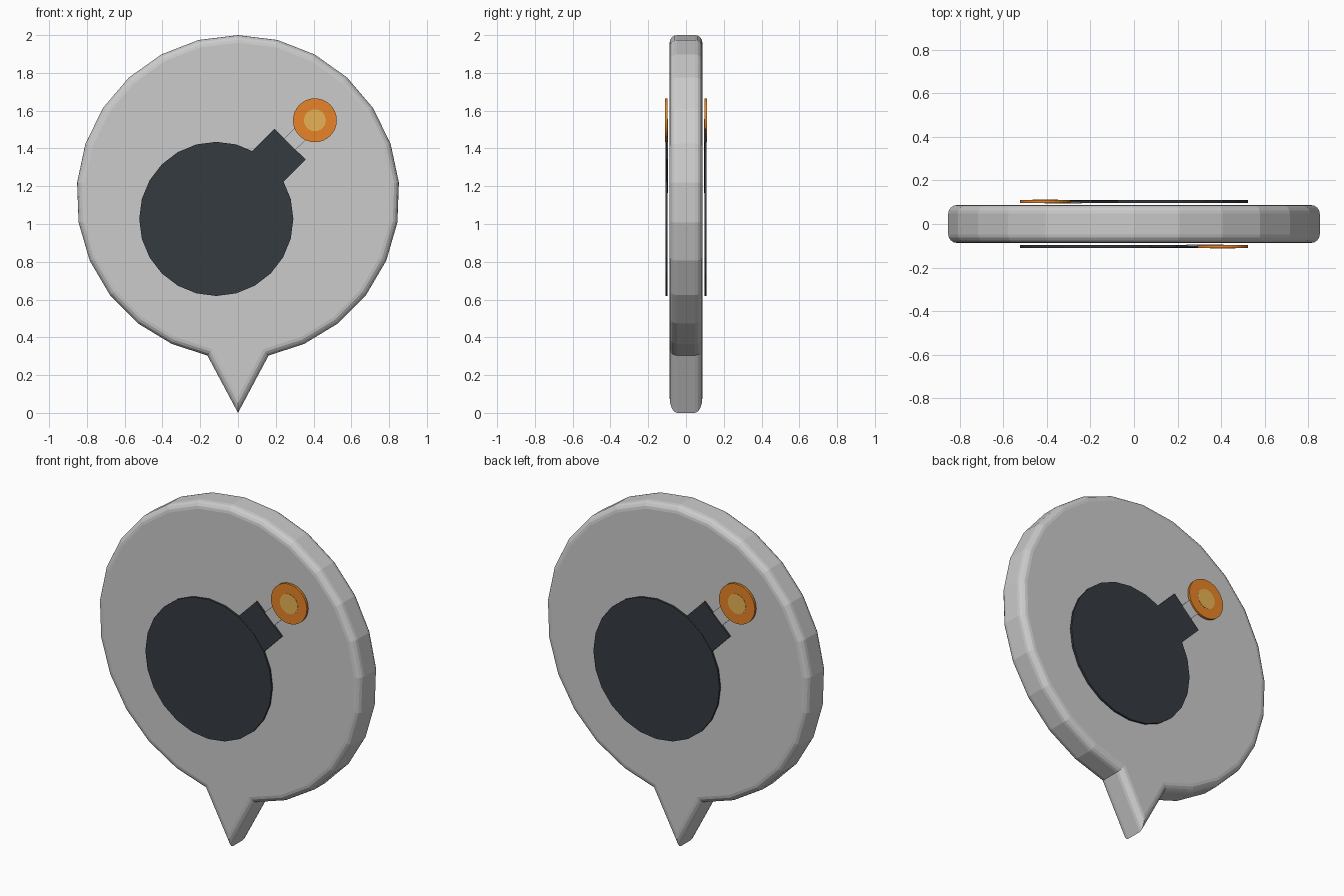
import bpy, bmesh, math

if "Cube" in bpy.data.objects:
    bpy.data.objects.remove(bpy.data.objects["Cube"])


def material(name, rgb):
    m = bpy.data.materials.new(name)
    m.diffuse_color = (*rgb, 1)
    m.use_nodes = True
    m.node_tree.nodes["Principled BSDF"].inputs["Base Color"].default_value = m.diffuse_color
    return m


DARK = material("dark_iron", (0.035, 0.043, 0.053))
ORANGE = material("orange", (0.80, 0.23, 0.02))
YELLOW = material("yellow", (0.80, 0.45, 0.09))


def plate(name, pts, y0, y1, mat=None, bevel=0, turn=False):
    """Extrude an x/z outline from y0 to y1; optionally turn it to the back."""
    s = -1 if turn else 1
    bm = bmesh.new()
    face = bm.faces.new([bm.verts.new((s * x, s * y0, z)) for x, z in pts])
    ext = bmesh.ops.extrude_face_region(bm, geom=[face])
    for v in ext["geom"]:
        if isinstance(v, bmesh.types.BMVert):
            v.co.y = s * y1
    bmesh.ops.recalc_face_normals(bm, faces=bm.faces)
    if bevel:
        rim = [e for e in bm.edges if abs(e.verts[0].co.y - e.verts[1].co.y) < 1e-6]
        bmesh.ops.bevel(bm, geom=rim, offset=bevel, segments=4, profile=0.5,
                        affect='EDGES', clamp_overlap=True)
    me = bpy.data.meshes.new(name)
    bm.to_mesh(me)
    bm.free()
    ob = bpy.data.objects.new(name, me)
    bpy.context.collection.objects.link(ob)
    if mat:
        me.materials.append(mat)
    return ob


def circle(cx, cz, r, n):
    return [(cx + r * math.sin(2 * math.pi * i / n),
             cz + r * math.cos(2 * math.pi * i / n)) for i in range(n)]


# marker disc with pointed tail
right = [(0.855 * math.sin(math.radians(14.17 * i)),
          1.145 + 0.855 * math.cos(math.radians(14.17 * i))) for i in range(13)]
right[-1] = (0.162, 0.304)
outline = right + [(0, 0)] + [(-x, z) for x, z in right[:0:-1]]
plate("marker_body", outline, -0.087, 0.087, bevel=0.04)


def strip(start, end, width):
    """Rectangle along a line."""
    dx, dz = end[0] - start[0], end[1] - start[1]
    k = width / 2 / math.hypot(dx, dz)
    nx, nz = -dz * k, dx * k
    return [(start[0] + nx, start[1] + nz), (end[0] + nx, end[1] + nz),
            (end[0] - nx, end[1] - nz), (start[0] - nx, start[1] - nz)]


# bomb emblem on front and back
for side, turn in (("front", False), ("back", True)):
    plate(side + "_bomb", circle(-0.115, 1.027, 0.408, 24), -0.097, -0.109, DARK, turn=turn)
    plate(side + "_cap", strip((0.10, 1.245), (0.275, 1.423), 0.232), -0.096, -0.107, DARK, turn=turn)
    plate(side + "_fuse", strip((0.27, 1.418), (0.38, 1.525), 0.085), -0.094, -0.102, turn=turn)
    plate(side + "_spark", circle(0.407, 1.549, 0.116, 32), -0.097, -0.111, ORANGE, turn=turn)
    plate(side + "_spark_core", circle(0.407, 1.549, 0.058, 24), -0.1, -0.112, YELLOW, turn=turn)
